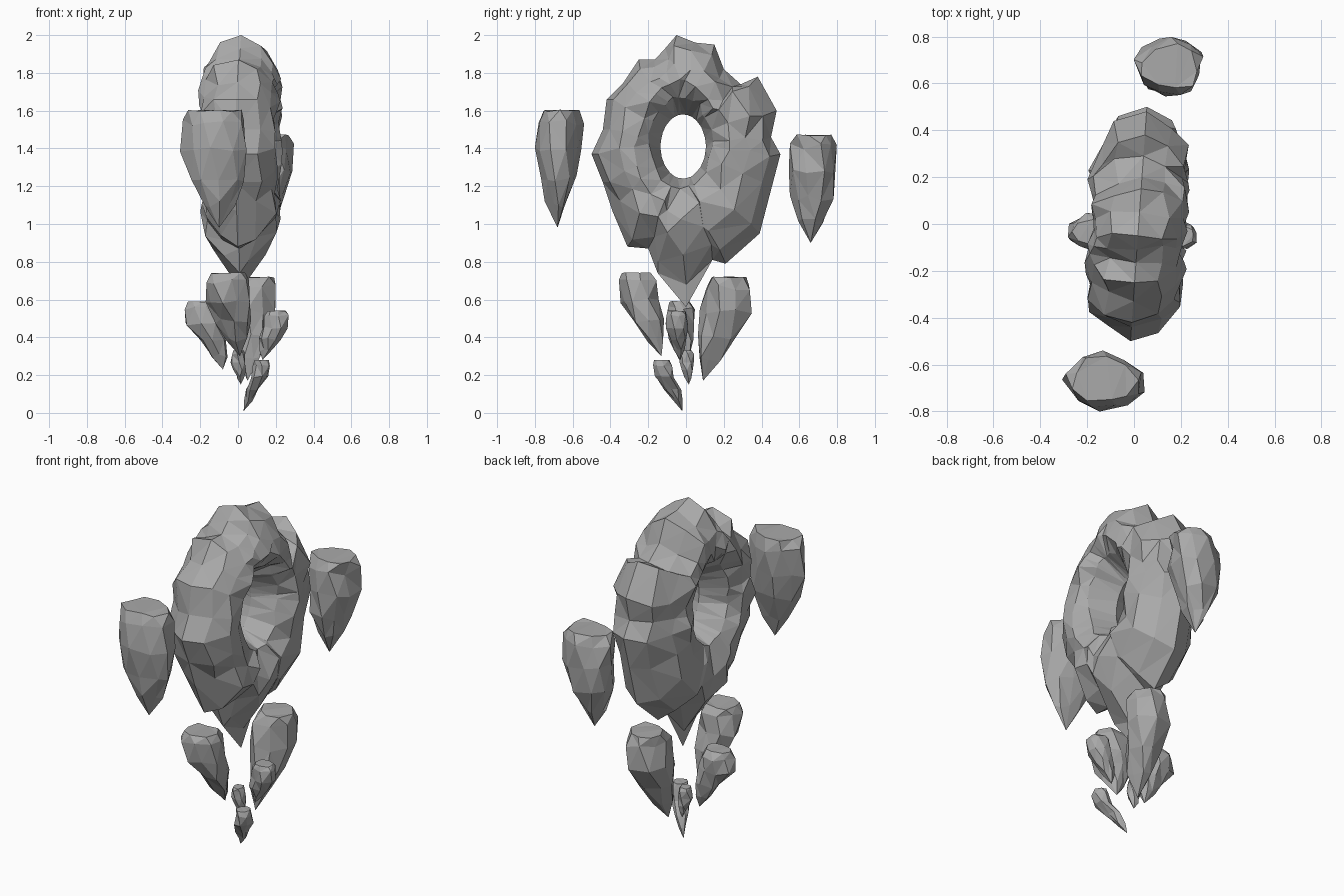
import bpy, bmesh, math, random
from mathutils import Vector

random.seed(4)
cube = bpy.data.objects.get("Cube")
if cube:
    bpy.data.objects.remove(cube, do_unlink=True)

stone = bpy.data.materials.new("stone_grey")
stone.use_nodes = True
GREY = (0.4, 0.4, 0.4, 1)
stone.diffuse_color = GREY
stone.node_tree.nodes["Principled BSDF"].inputs["Base Color"].default_value = GREY


def jitter(amount):
    return Vector([random.uniform(-amount, amount) for _ in range(3)])


def finish(name, bm):
    """Triangulate into flat facets and link the object."""
    bmesh.ops.triangulate(bm, faces=bm.faces, quad_method='SHORT_EDGE')
    bmesh.ops.recalc_face_normals(bm, faces=bm.faces)
    mesh = bpy.data.meshes.new(name)
    bm.to_mesh(mesh)
    bm.free()
    mesh.materials.append(stone)
    bpy.context.collection.objects.link(bpy.data.objects.new(name, mesh))


def bridge(bm, a, b):
    for i in range(len(a)):
        j = (i + 1) % len(a)
        bm.faces.new((a[i], a[j], b[j], b[i]))


# Stone ring: rugged outline (y, z) swept with a faceted section
OUTLINE = [(-.05, 2), (.05, 1.96), (.15, 1.95), (.2, 1.82), (.29, 1.74), (.38, 1.78),
           (.48, 1.6), (.45, 1.46), (.5, 1.37), (.45, 1.18), (.39, .95), (.21, .79),
           (.14, .81), (0, .56), (-.15, .74), (-.2, .87), (-.31, .88), (-.39, 1.07),
           (-.44, 1.22), (-.5, 1.37), (-.44, 1.5), (-.42, 1.66), (-.33, 1.75),
           (-.25, 1.87), (-.165, 1.87), (-.11, 1.93)]
# Section from the outer edge to the lip of the hole: fraction, half width
SECTION = [(.84, .115), (.55, .185), (.25, .2), (0, .15)]


def ring():
    bm = bmesh.new()
    sections = []
    for y, z in OUTLINE:
        a = math.atan2((z - 1.41) / 1.3, y + .02)
        c, s = math.cos(a), math.sin(a)
        hole = Vector((.01, -.015 + .12 * c, 1.41 + .17 * s))
        lip = Vector((.01, -.03 + .165 * c, 1.43 + .245 * s))
        ridge = Vector((.02 + .07 * y, y, z))

        def side(t, width):
            p = lip.lerp(ridge, t) + jitter(.02 if t else .012)
            p.x += width * max(.2, min(1, (p.z - .62) / .35))
            return p

        loop = [ridge] + [side(t, w) for t, w in SECTION] + [hole]
        loop += [side(t, -w) for t, w in reversed(SECTION)]
        sections.append([bm.verts.new(p) for p in loop])
    for i, sec in enumerate(sections):
        bridge(bm, sec, sections[(i + 1) % len(sections)])
    finish("stone_ring", bm)


# Floating shards: flat-topped stones tapering to a downward point
def shard(name, top, tip, rx, ry, sides=8):
    bm = bmesh.new()
    top, tip = Vector(top), Vector(tip)
    rows = []
    for t, scale in ((0, .77), (.1, .93), (.33, 1), (.58, .78), (.8, .45)):
        mid = top.lerp(tip, t * t if t < .5 else t - .2 * (1 - t))
        mid.z = top.z + (tip.z - top.z) * t
        row = []
        for k in range(sides):
            a = math.tau * (k + .3 * len(rows)) / sides
            p = mid + Vector((rx * math.cos(a), ry * math.sin(a), 0)) * scale
            shake = jitter(min(rx, ry) * .14)
            if t == 0:
                shake.z *= .3
            row.append(bm.verts.new(p + shake))
        rows.append(row)
    for a, b in zip(rows, rows[1:]):
        bridge(bm, a, b)
    bm.faces.new(rows[0])
    point = bm.verts.new(tip)
    for i in range(sides):
        bm.faces.new((rows[-1][i], rows[-1][(i + 1) % sides], point))
    finish(name, bm)


ring()
shard("front_shard", (-.125, -.67, 1.6), (-.1, -.68, .98), .17, .125, 9)
shard("back_shard", (.15, .67, 1.47), (.13, .66, .9), .145, .135, 9)
shard("lower_front_shard", (-.06, -.255, .74), (.01, -.13, .3), .12, .105)
shard("lower_back_shard", (.09, .225, .72), (.05, .09, .17), .12, .13)
shard("lower_right_shard", (-.185, -.03, .59), (-.08, -.01, .23), .1, .075)
shard("lower_left_shard", (.205, -.05, .54), (.13, -.03, .28), .07, .06)
shard("bottom_shard", (.125, -.125, .28), (.03, -.02, .01), .045, .055, 7)
shard("small_shard", (0, 0, .33), (.015, .015, .15), .04, .04, 6)
